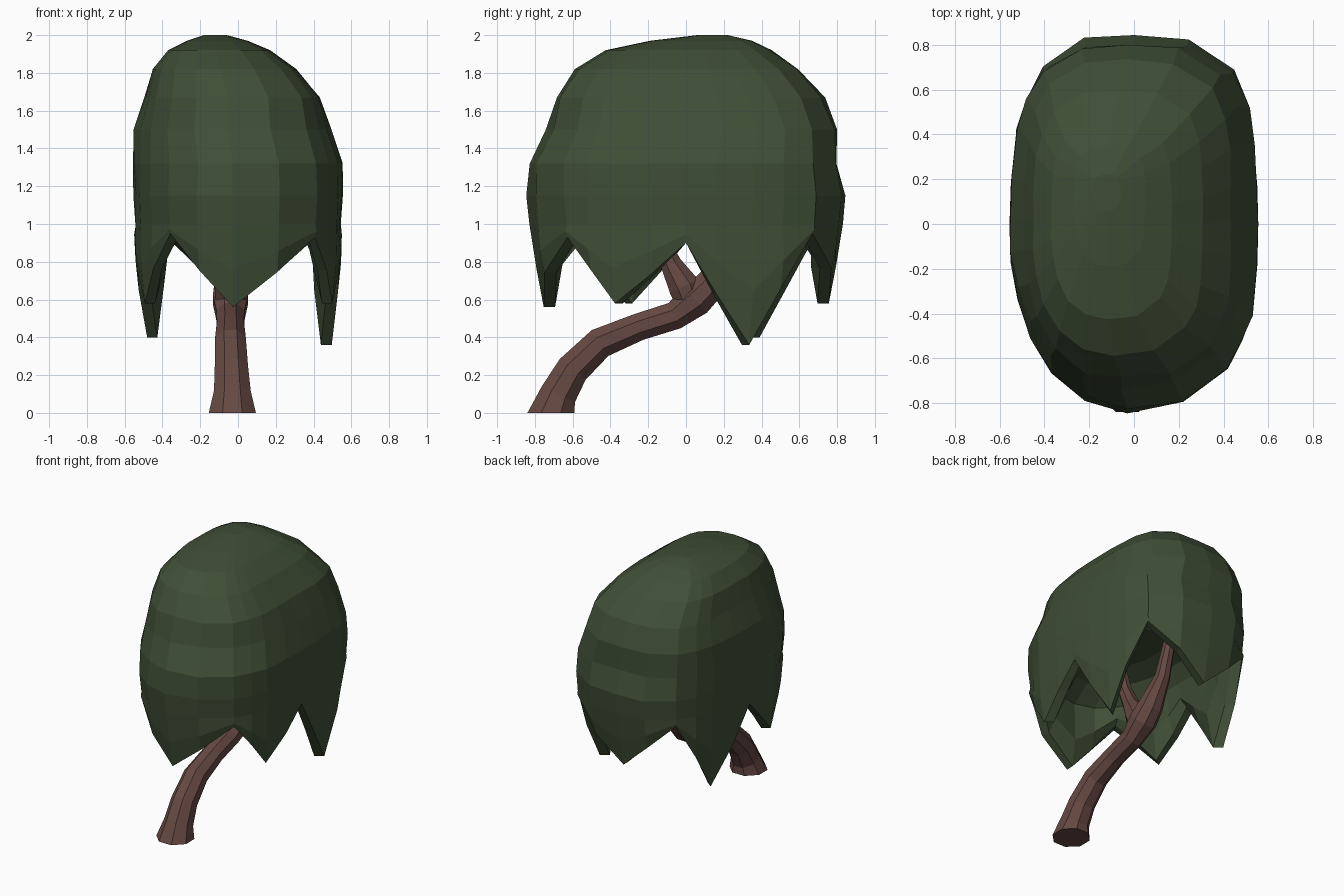
import bpy, bmesh, math, random
from mathutils import Vector

if "Cube" in bpy.data.objects:
    bpy.data.objects.remove(bpy.data.objects["Cube"])

random.seed(4)


def material(name, rgb):
    m = bpy.data.materials.new(name)
    m.diffuse_color = (*rgb, 1)
    m.use_nodes = True
    m.node_tree.nodes["Principled BSDF"].inputs["Base Color"].default_value = m.diffuse_color
    return m


def make_object(name, bm, mat):
    bmesh.ops.recalc_face_normals(bm, faces=bm.faces)
    me = bpy.data.meshes.new(name)
    bm.to_mesh(me)
    bm.free()
    me.materials.append(mat)
    ob = bpy.data.objects.new(name, me)
    bpy.context.collection.objects.link(ob)
    return ob


def skin(bm, rings):
    """Bridge closed rings of points in order and cap both ends."""
    rows = [[bm.verts.new(p) for p in ring] for ring in rings]
    n = len(rows[0])
    for a, b in zip(rows, rows[1:]):
        for i in range(n):
            j = (i + 1) % n
            bm.faces.new((a[i], a[j], b[j], b[i]))
    for row in (rows[0], rows[-1]):
        bm.faces.new(row)


def tube(name, path, mat, flat_base=False, sides=8):
    """Sweep an octagon along (x, y, z, radius) points."""
    pts = [Vector(p[:3]) for p in path]
    rings = []
    for i, p in enumerate(pts):
        t = (pts[min(i + 1, len(pts) - 1)] - pts[max(i - 1, 0)]).normalized()
        if i == 0 and flat_base:
            t = Vector((0, 0, 1))
        u = Vector((1, 0, 0))
        v = t.cross(u)
        r = path[i][3]
        rings.append([p + r * (u * math.cos(a) + v * math.sin(a))
                      for a in (math.tau * (k + .5) / sides for k in range(sides))])
    bm = bmesh.new()
    skin(bm, rings)
    return make_object(name, bm, mat)


leaf = material("leaf_green", (.05, .077, .037))
bark = material("bark_brown", (.13, .065, .055))

# Leaning trunk and its fork
tube("trunk", [(-.03, -.715, 0, .135), (-.03, -.675, .1, .105), (-.035, -.6, .23, .095),
               (-.04, -.455, .37, .088), (-.04, -.25, .455, .078), (-.04, -.06, .515, .08),
               (-.04, .05, .6, .1), (-.04, .13, .68, .09), (-.04, .26, .86, .055),
               (-.04, .35, 1.15, .04)], bark, True)
tube("front_branch", [(-.04, .03, .56, .08), (-.04, -.01, .67, .09), (-.04, -.08, .79, .06),
                      (-.04, -.14, .92, .05), (-.04, -.2, 1.15, .04)], bark)

# Hem of the canopy: (angle, height), alternating gaps and drooping tips
HEM = [(0, .9), (34, .36), (57, .95), (90, .58), (120, .95), (141, .4), (180, .9),
       (213, .58), (241, .95), (268, .56), (303, .93), (323, .58), (360, .9)]
columns = []
for (a0, z0), (a1, z1) in zip(HEM, HEM[1:]):
    columns += [(math.radians(a0), z0), (math.radians((a0 + a1) / 2), (z0 + z1) / 2)]


def plan(a, rx, ry, box=2.85):
    """Rounded-rectangle outline in direction a, squarer at the back right."""
    p = box + .6 * math.cos(a - math.radians(55))
    c, s = math.cos(a), math.sin(a)
    r = (abs(c / rx) ** p + abs(s / ry) ** p) ** (-1 / p)
    return r * c, r * s


# Dome rows: z, centre x, centre y, radius x, radius y
DOME = [(2.0, -.12, .14, .06, .08), (1.97, -.11, .08, .16, .27), (1.92, -.1, .01, .27, .44),
        (1.82, -.07, 0, .38, .59), (1.67, -.03, .02, .465, .71), (1.5, -.03, .03, .525, .765),
        (1.32, 0, -.01, .555, .81), (1.15, 0, 0, .55, .84), (1.0, 0, 0, .545, .825)]
rings = []
for z, cx, cy, rx, ry in DOME:
    ring = []
    for a, _ in columns:
        x, y = plan(a, rx, ry, 3.1 if z > 1.6 else 2.8)
        k = 1 + random.uniform(-.012, .01)
        ring.append((cx + x * k, cy + y * k, z))
    rings.append(ring)


def hem_ring(drop, inset):
    """Ring part-way down the fronds, moved in by inset."""
    ring = []
    for a, hem in columns:
        z = 1 + (hem - 1) * drop
        d = 1 - z
        x, y = plan(a, .55 - .08 * d * d - inset, .825 - .14 * d - inset)
        ring.append((x, y, z))
    return ring


# Outside of the fronds, then back up the inside to the hollow ceiling
rings += [hem_ring(.55, 0), hem_ring(1, .01), hem_ring(1, .07), hem_ring(.55, .13)]
for z, rx, ry in ((1.05, .4, .67), (1.15, .32, .52), (1.2, .18, .3)):
    rings.append([(*plan(a, rx, ry), z) for a, _ in columns])

bm = bmesh.new()
skin(bm, rings)
make_object("canopy", bm, leaf)
